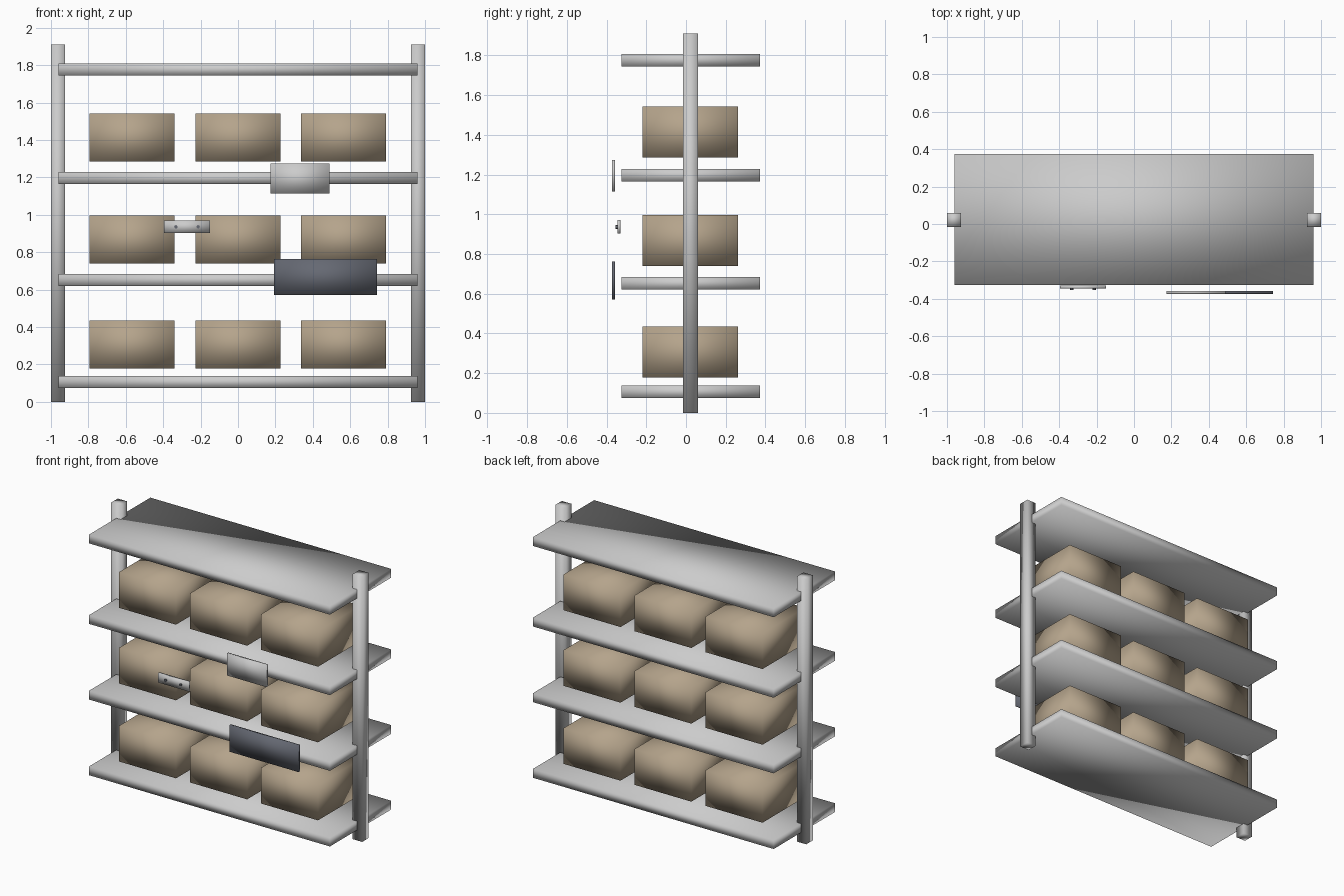
import bpy
import math

if "Cube" in bpy.data.objects:
    bpy.data.objects.remove(bpy.data.objects["Cube"])


def material(name, rgb):
    m = bpy.data.materials.new(name)
    m.diffuse_color = (*rgb, 1)
    m.use_nodes = True
    m.node_tree.nodes["Principled BSDF"].inputs["Base Color"].default_value = m.diffuse_color
    return m


tan = material("cardboard", (0.46, 0.37, 0.26))
dark = material("dark_panel", (0.13, 0.14, 0.17))


def finish(ob, name, mat):
    ob.name = name
    if mat:
        ob.data.materials.append(mat)
    return ob


def box(name, x, y, z, mat=None):
    """Softly shaded box from (min, max) ranges on each axis."""
    bpy.ops.mesh.primitive_cube_add(
        size=1, location=[(a + b) / 2 for a, b in (x, y, z)])
    ob = bpy.context.object
    ob.scale = [b - a for a, b in (x, y, z)]
    bpy.ops.object.transform_apply(location=False, rotation=False, scale=True)
    bpy.ops.object.shade_smooth()
    return finish(ob, name, mat)


# Side posts
for side, x0 in (("left", -1.0), ("right", 0.925)):
    box(f"{side}_post", (x0, x0 + 0.075), (-0.015, 0.06), (0, 1.91))

# Shelves
for i, z in enumerate((0.075, 0.62, 1.165, 1.745)):
    box(f"shelf_{i + 1}", (-0.96, 0.96), (-0.325, 0.373), (z, z + 0.063))

# Cartons, three per row
for row, z in enumerate((0.178, 0.74, 1.285)):
    for col, x in enumerate((-0.567, 0, 0.565)):
        box(f"carton_{row + 1}_{col + 1}", (x - 0.227, x + 0.227),
            (-0.22, 0.263), (z, z + 0.257), tan)

# Front plates
box("label_plate", (0.173, 0.488), (-0.373, -0.358), (1.115, 1.274))
box("dark_plate", (0.193, 0.743), (-0.373, -0.358), (0.571, 0.763), dark)

# Small tag with two rivets
box("tag", (-0.395, -0.15), (-0.346, -0.33), (0.902, 0.97))
for i, x in enumerate((-0.332, -0.213)):
    bpy.ops.mesh.primitive_cylinder_add(
        vertices=12, radius=0.009, depth=0.012, location=(x, -0.348, 0.936),
        rotation=(math.pi / 2, 0, 0))
    bpy.ops.object.shade_smooth_by_angle()
    finish(bpy.context.object, f"rivet_{i + 1}", dark)
